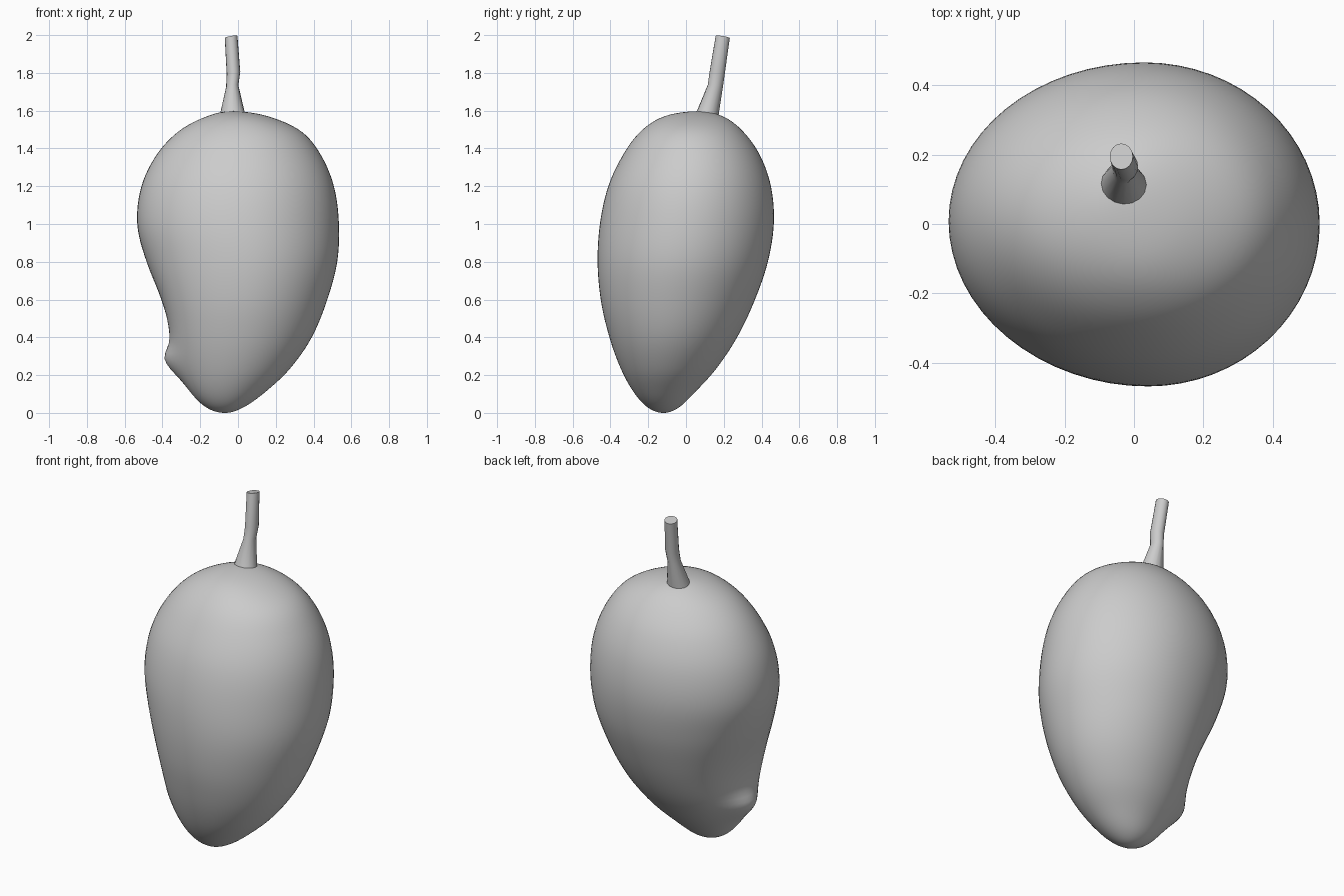
import bpy
import bmesh
import math
from mathutils import Vector

if "Cube" in bpy.data.objects:
    bpy.data.objects.remove(bpy.data.objects["Cube"], do_unlink=True)


def make_material(name, colour):
    material = bpy.data.materials.new(name)
    material.use_nodes = True
    material.diffuse_color = colour
    material.node_tree.nodes["Principled BSDF"].inputs["Base Color"].default_value = colour
    return material


def catmull(a, b, c, d, t):
    """Smooth value between b and c."""
    return b + 0.5 * t * (c - a + t * (2 * a - 5 * b + 4 * c - d + t * (3 * (b - c) + d - a)))


def round_sections(extents, height, steps):
    """Sections spaced like the latitudes of a ball, smooth across both poles."""
    def across_pole(extent):
        x_min, x_max, y_min, y_max = extent
        return (x_max, x_min, y_max, y_min)

    padded = [across_pole(extents[1])] + extents + [across_pole(extents[-2])]
    count = (len(extents) - 1) * steps
    sections = []
    for n in range(1, count):
        i, step = divmod(n, steps)
        z = height * (1 - math.cos(math.pi * n / count)) / 2
        sections.append([z] + [catmull(*v, step / steps) for v in zip(*padded[i:i + 4])])
    return sections


def section_ring(section, sides, lean, tilt):
    """Oval ring from (z, x min, x max, y min, y max); lean shifts its widest point along x."""
    z, x_min, x_max, y_min, y_max = section
    centre_x = (x_min + x_max) / 2 + lean * (x_max - x_min)
    centre_y, radius_y = (y_min + y_max) / 2, (y_max - y_min) / 2
    points = []
    for i in range(sides):
        angle = math.tau * i / sides
        c, s = math.cos(angle), math.sin(angle)
        radius_x = x_max - centre_x if c > 0 else centre_x - x_min
        x, y = c * radius_x, s * radius_y
        points.append(Vector((centre_x + x, centre_y + y, z + tilt[0] * x + tilt[1] * y)))
    return points


def loft(name, sections, sides, material, lean=0.0, tilt=(0, 0), ends=None, shape=None):
    """Skin a stack of oval sections, closed by end points or by flat caps."""
    bm = bmesh.new()
    rings = []
    for section in sections:
        ring = section_ring(section, sides, lean, tilt)
        rings.append([bm.verts.new(shape(p) if shape else p) for p in ring])
    for low, high in zip(rings, rings[1:]):
        for i in range(sides):
            j = (i + 1) % sides
            bm.faces.new((low[i], low[j], high[j], high[i]))
    if ends:
        for ring, point in zip((rings[0], rings[-1]), ends):
            pole = bm.verts.new(point)
            for i in range(sides):
                bm.faces.new((ring[i], ring[(i + 1) % sides], pole))
    else:
        bm.faces.new(rings[0])
        bm.faces.new(rings[-1])
    bmesh.ops.recalc_face_normals(bm, faces=bm.faces)
    mesh = bpy.data.meshes.new(name)
    bm.to_mesh(mesh)
    bm.free()
    mesh.materials.append(material)
    obj = bpy.data.objects.new(name, mesh)
    bpy.context.collection.objects.link(obj)
    bpy.ops.object.select_all(action="DESELECT")
    obj.select_set(True)
    bpy.context.view_layer.objects.active = obj
    bpy.ops.object.shade_smooth_by_angle(angle=math.radians(40))
    return obj


# Hollow and beak on the right side: centre, push along x, width, reach above, reach below
hollow = (Vector((-0.4, 0, 0.52)), 0.06, 0.27, 0.3, 0.22)
beak = (Vector((-0.36, -0.07, 0.28)), -0.052, 0.12, 0.075, 0.1)


def shape_side(point):
    moved = point.copy()
    for centre, push, width, above, below in (hollow, beak):
        offset = point - centre
        reach = above if offset.z > 0 else below
        distance = (offset.xy.length / width) ** 2 + (offset.z / reach) ** 2
        moved.x += push * math.exp(-distance)
    return moved


grey = make_material("plain grey", (0.6, 0.6, 0.6, 1))

# Fruit body from tip to crown: x min, x max, y min, y max
height = 1.597
tip, crown = (-0.07, -0.12), (-0.025, 0.06)
body = [
    (tip[0], tip[0], tip[1], tip[1]),
    (-0.165, 0.025, -0.2, -0.04),
    (-0.25, 0.14, -0.275, 0.045),
    (-0.33, 0.275, -0.345, 0.16),
    (-0.4, 0.39, -0.405, 0.27),
    (-0.455, 0.47, -0.45, 0.362),
    (-0.505, 0.525, -0.468, 0.433),
    (-0.537, 0.534, -0.455, 0.465),
    (-0.512, 0.508, -0.412, 0.45),
    (-0.433, 0.44, -0.335, 0.392),
    (-0.315, 0.335, -0.24, 0.302),
    (-0.165, 0.16, -0.115, 0.195),
    (crown[0], crown[0], crown[1], crown[1]),
]
loft("fruit_body", round_sections(body, height, 6), 64, grey, lean=0.03,
     ends=((*tip, 0), (*crown, height)), shape=shape_side)

# Stalk: flared foot, slight bend, flat cut top
stalk = [
    (1.57, -0.1, 0.038, 0.05, 0.17),
    (1.73, -0.063, 0.002, 0.115, 0.195),
    (1.8, -0.06, 0.012, 0.125, 0.205),
    (1.99, -0.07, -0.003, 0.157, 0.232),
]
loft("stalk", stalk, 16, grey, tilt=(0.15, -0.15))
